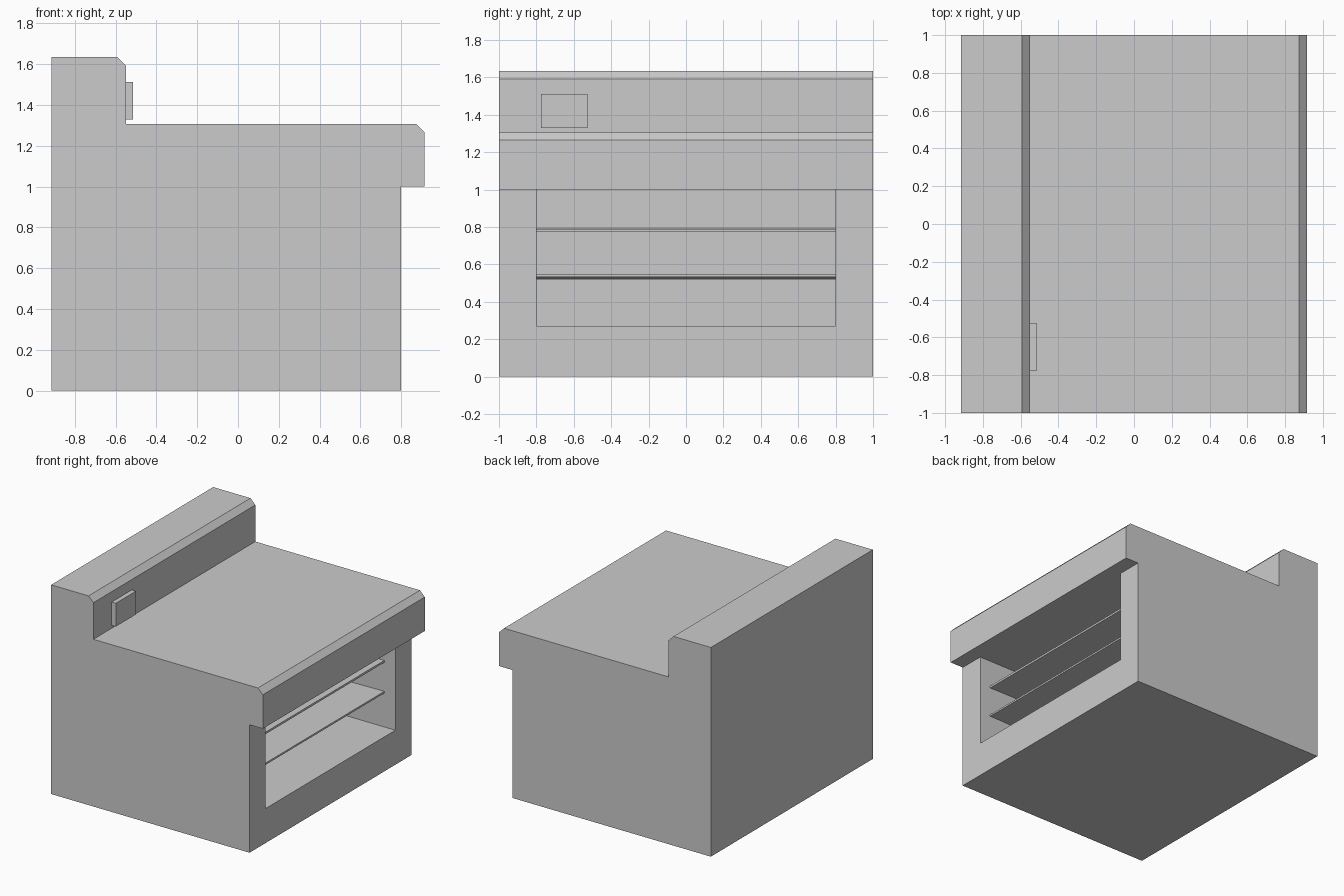
import bpy, bmesh
from math import atan2, hypot

if "Cube" in bpy.data.objects:
    bpy.data.objects.remove(bpy.data.objects["Cube"])


def extrude_profile(name, pts, y0, y1):
    """Extrude an (x, z) outline along y into a closed solid."""
    bm = bmesh.new()
    face = bm.faces.new([bm.verts.new((x, y0, z)) for x, z in pts])
    ext = bmesh.ops.extrude_face_region(bm, geom=[face], use_keep_orig=True)
    moved = [g for g in ext["geom"] if isinstance(g, bmesh.types.BMVert)]
    bmesh.ops.translate(bm, vec=(0, y1 - y0, 0), verts=moved)
    bmesh.ops.recalc_face_normals(bm, faces=bm.faces)
    mesh = bpy.data.meshes.new(name)
    bm.to_mesh(mesh)
    bm.free()
    obj = bpy.data.objects.new(name, mesh)
    bpy.context.collection.objects.link(obj)
    return obj


def rect(x0, x1, z0, z1):
    return [(x0, z0), (x1, z0), (x1, z1), (x0, z1)]


BACK = -0.70    # rear wall of the recess
FRONT = 0.705   # front edge of the shelves

# Counter body with overhanging chamfered top and raised back ledge
body = extrude_profile("counter_body", [
    (-0.915, 0), (0.80, 0), (0.80, 1.0), (0.915, 1.0), (0.915, 1.265),
    (0.873, 1.307), (-0.55, 1.307), (-0.55, 1.593), (-0.592, 1.635),
    (-0.915, 1.635)], -1, 1)

# Open shelf recess cut into the +x side, right up to the overhang
cutter = extrude_profile("recess_cutter", rect(BACK, 1.1, 0.27, 1.0), -0.8, 0.8)
cutter.hide_render = True
cut = body.modifiers.new("recess", "BOOLEAN")
cut.operation = "DIFFERENCE"
cut.solver = "EXACT"
cut.object = cutter
bpy.context.view_layer.objects.active = body
bpy.ops.object.modifier_apply(modifier=cut.name)
bpy.data.objects.remove(cutter)

# Two thin shelves, each very slightly tilted (front top, rear top, thickness)
for name, zf, zb, t in (("upper_shelf", 0.79, 0.797, 0.016),
                        ("lower_shelf", 0.548, 0.533, 0.014)):
    extrude_profile(name, [(BACK, zb - t), (FRONT, zf - t),
                           (FRONT, zf), (BACK, zb)], -0.8, 0.8)

# Small panel on the back ledge
extrude_profile("wall_panel", rect(-0.56, -0.514, 1.33, 1.512), -0.775, -0.527)
